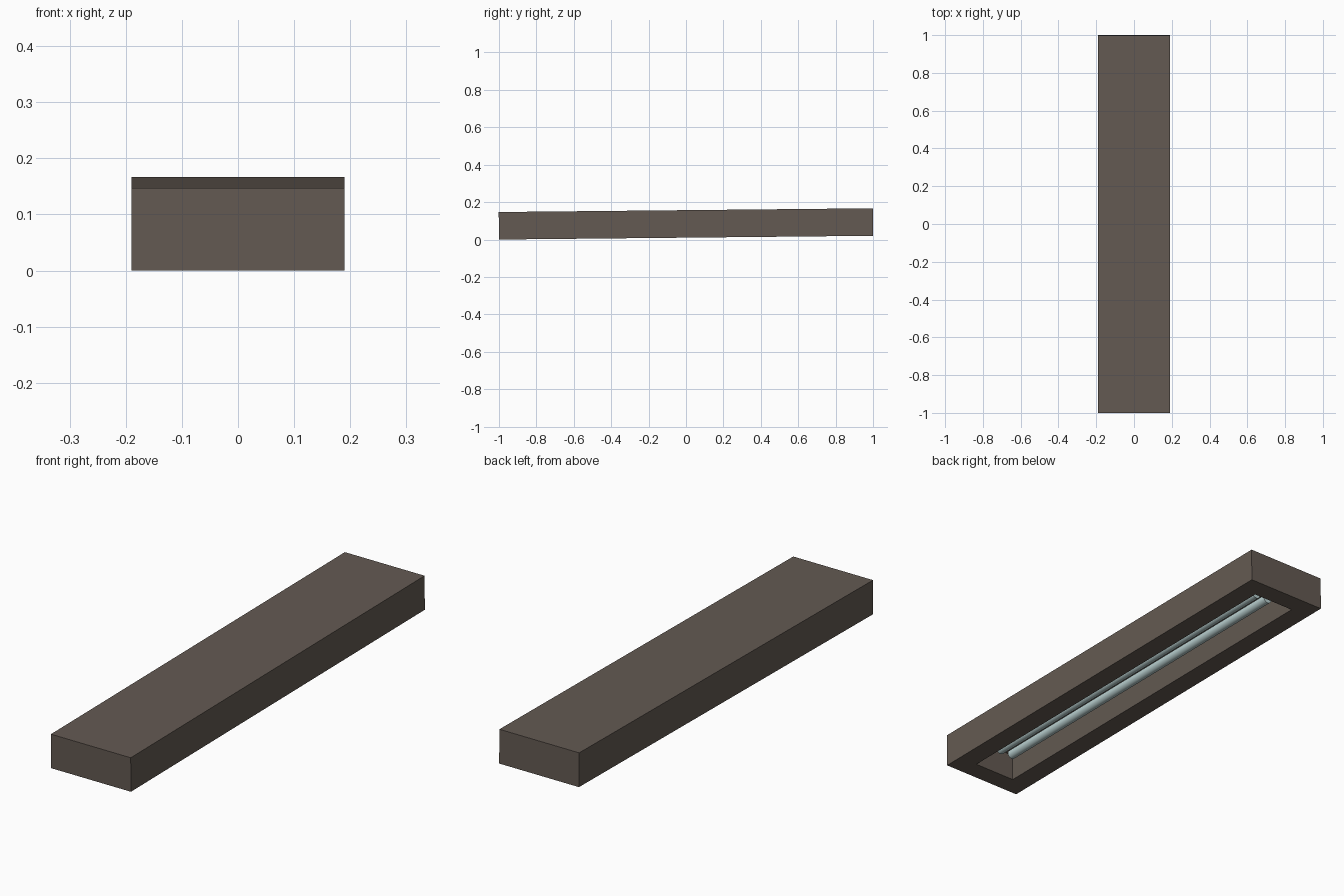
import bpy, bmesh, math
from mathutils import Matrix

if "Cube" in bpy.data.objects:
    bpy.data.objects.remove(bpy.data.objects["Cube"], do_unlink=True)

TILT = Matrix.Translation((0, 0, 0.01)) @ Matrix.Rotation(math.atan(0.01), 4, 'X')
HALF_X, HEIGHT = 0.19, 0.147
OPEN_X, OPEN_Y = 0.1, 0.915
TUBE_X, TUBE_Z, TUBE_R, TUBE_LEN = 0.031, 0.062, 0.02, 1.68


def material(name, rgb):
    mat = bpy.data.materials.new(name)
    mat.use_nodes = True
    mat.diffuse_color = (*rgb, 1)
    mat.node_tree.nodes["Principled BSDF"].inputs["Base Color"].default_value = (*rgb, 1)
    return mat


def finish(bm, name, mat):
    bmesh.ops.recalc_face_normals(bm, faces=bm.faces)
    bm.transform(TILT)
    mesh = bpy.data.meshes.new(name)
    bm.to_mesh(mesh)
    bm.free()
    mesh.materials.append(mat)
    obj = bpy.data.objects.new(name, mesh)
    bpy.context.collection.objects.link(obj)
    return obj


housing_brown = material("housing brown", (0.127, 0.102, 0.085))
tube_glass = material("pale blue glass", (0.48, 0.62, 0.62))

# Housing: nested rectangles joined into a shell with a recess underneath
bm = bmesh.new()


def ring(x, y, z):
    return [bm.verts.new((sx * x, sy * y, z))
            for sx, sy in ((-1, -1), (1, -1), (1, 1), (-1, 1))]


rings = [ring(HALF_X, 1, HEIGHT), ring(HALF_X, 1, 0),
         ring(OPEN_X, OPEN_Y, 0), ring(OPEN_X - 0.01, OPEN_Y - 0.01, 0.11)]
for a, b in zip(rings, rings[1:]):
    for i in range(4):
        j = (i + 1) % 4
        bm.faces.new((a[i], a[j], b[j], b[i]))
bm.faces.new(rings[0])
bm.faces.new(rings[-1])
finish(bm, "housing", housing_brown)

# Pair of light tubes inside the recess
for side, x in (("left", TUBE_X), ("right", -TUBE_X)):
    bm = bmesh.new()
    place = Matrix.Translation((x, 0, TUBE_Z)) @ Matrix.Rotation(math.pi / 2, 4, 'X')
    bmesh.ops.create_cone(bm, cap_ends=True, segments=20, radius1=TUBE_R,
                          radius2=TUBE_R, depth=TUBE_LEN, matrix=place)
    tube = finish(bm, side + "_light_tube", tube_glass)
    bpy.ops.object.select_all(action='DESELECT')
    tube.select_set(True)
    bpy.context.view_layer.objects.active = tube
    bpy.ops.object.shade_smooth_by_angle(angle=math.radians(35))
